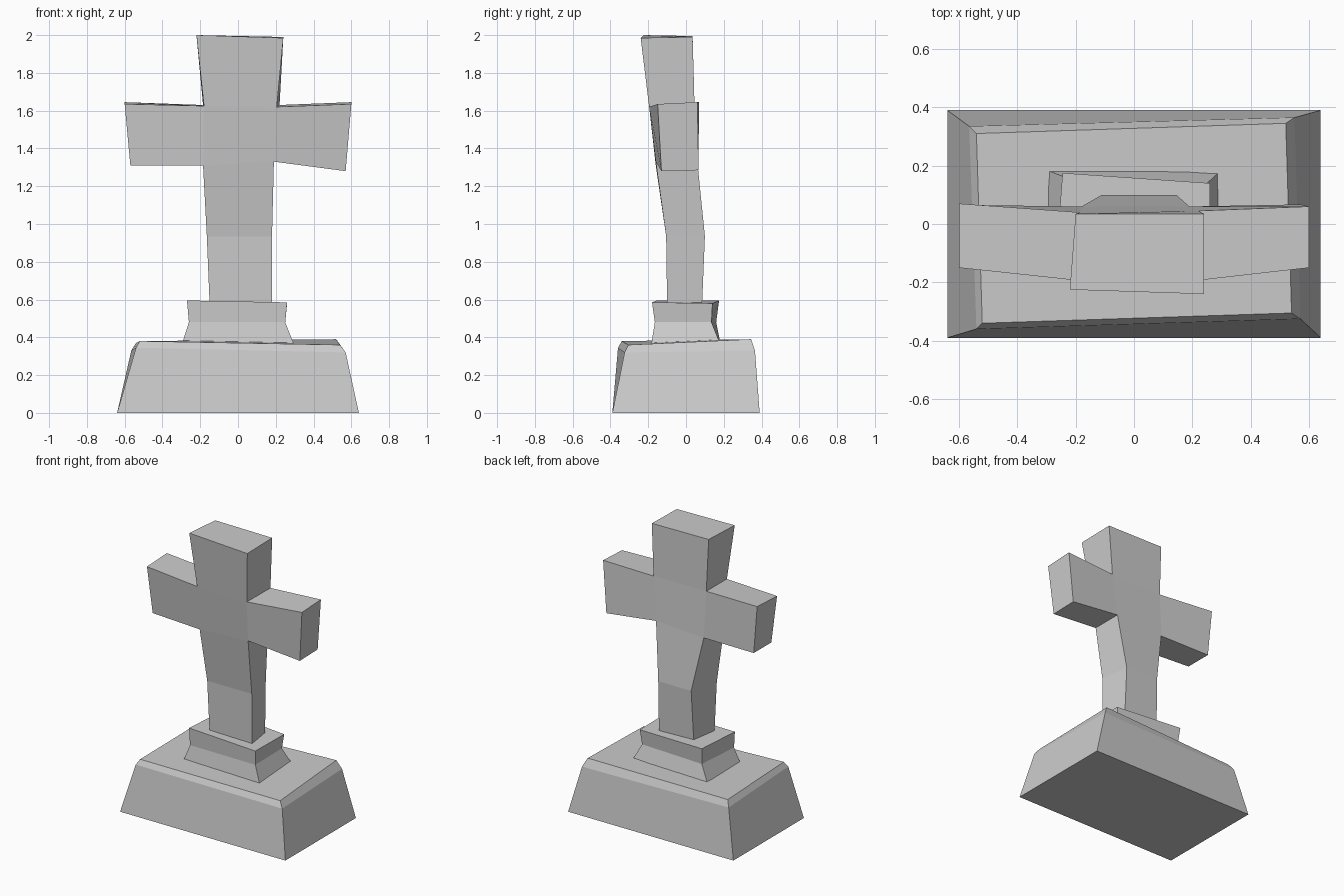
import bpy, bmesh


def loft(name, rings, arms=None):
    """Stack four-cornered rings (front-left, front-right, back-right, back-left).
    arms = (lower ring index, left end corners, right end corners)."""
    bm = bmesh.new()
    rows = [[bm.verts.new(p) for p in ring] for ring in rings]

    def bridge(a, b, skip=()):
        for i in range(4):
            if i not in skip:
                j = (i + 1) % 4
                bm.faces.new((a[i], a[j], b[j], b[i]))

    for k in range(len(rows) - 1):
        skip = (1, 3) if arms and k == arms[0] else ()
        bridge(rows[k], rows[k + 1], skip)
    bm.faces.new(rows[0][::-1])
    bm.faces.new(rows[-1])

    # Arms grow out of the open sides of one shaft section
    if arms:
        lo, hi = rows[arms[0]], rows[arms[0] + 1]
        for (i, j), corners in (((3, 0), arms[1]), ((1, 2), arms[2])):
            root = [lo[i], lo[j], hi[j], hi[i]]
            end = [bm.verts.new(p) for p in corners]
            bridge(root, end)
            bm.faces.new(end)

    bmesh.ops.recalc_face_normals(bm, faces=bm.faces)
    mesh = bpy.data.meshes.new(name)
    bm.to_mesh(mesh)
    bm.free()
    obj = bpy.data.objects.new(name, mesh)
    bpy.context.collection.objects.link(obj)
    return obj


def rect(x0, x1, y0, y1, z):
    return [(x0, y0, z), (x1, y0, z), (x1, y1, z), (x0, y1, z)]


# Sloped base slab with a worn, chamfered top edge
loft("base_slab", [
    rect(-0.64, 0.64, -0.39, 0.39, 0),
    [(-0.54, -0.36, 0.345), (0.57, -0.325, 0.32), (0.55, 0.365, 0.33), (-0.565, 0.335, 0.33)],
    [(-0.52, -0.34, 0.38), (0.54, -0.305, 0.36), (0.52, 0.345, 0.39), (-0.54, 0.31, 0.37)],
])

# Waisted plinth
loft("plinth", [
    rect(-0.30, 0.30, -0.185, 0.185, 0.355),
    [(-0.26, -0.16, 0.48), (0.25, -0.165, 0.48), (0.245, 0.135, 0.48), (-0.235, 0.16, 0.48)],
    [(-0.27, -0.155, 0.595), (0.26, -0.18, 0.585), (0.26, 0.14, 0.58), (-0.245, 0.175, 0.595)],
])

# Leaning cross
loft("cross", [
    [(-0.15, -0.10, 0.57), (0.18, -0.10, 0.57), (0.15, 0.085, 0.57), (-0.12, 0.085, 0.57)],
    [(-0.165, -0.105, 0.935), (0.18, -0.105, 0.935), (0.145, 0.10, 0.935), (-0.11, 0.10, 0.935)],
    [(-0.185, -0.16, 1.31), (0.19, -0.16, 1.33), (0.19, 0.06, 1.33), (-0.18, 0.06, 1.31)],
    [(-0.18, -0.195, 1.625), (0.205, -0.195, 1.62), (0.22, 0.045, 1.63), (-0.185, 0.04, 1.63)],
    [(-0.22, -0.225, 2.0), (0.24, -0.24, 1.985), (0.24, 0.035, 1.99), (-0.20, 0.035, 1.995)],
], arms=(
    2,
    [(-0.57, 0.065, 1.31), (-0.57, -0.13, 1.31), (-0.60, -0.15, 1.635), (-0.60, 0.07, 1.645)],
    [(0.57, -0.13, 1.28), (0.57, 0.067, 1.285), (0.60, 0.06, 1.645), (0.60, -0.15, 1.635)],
))
